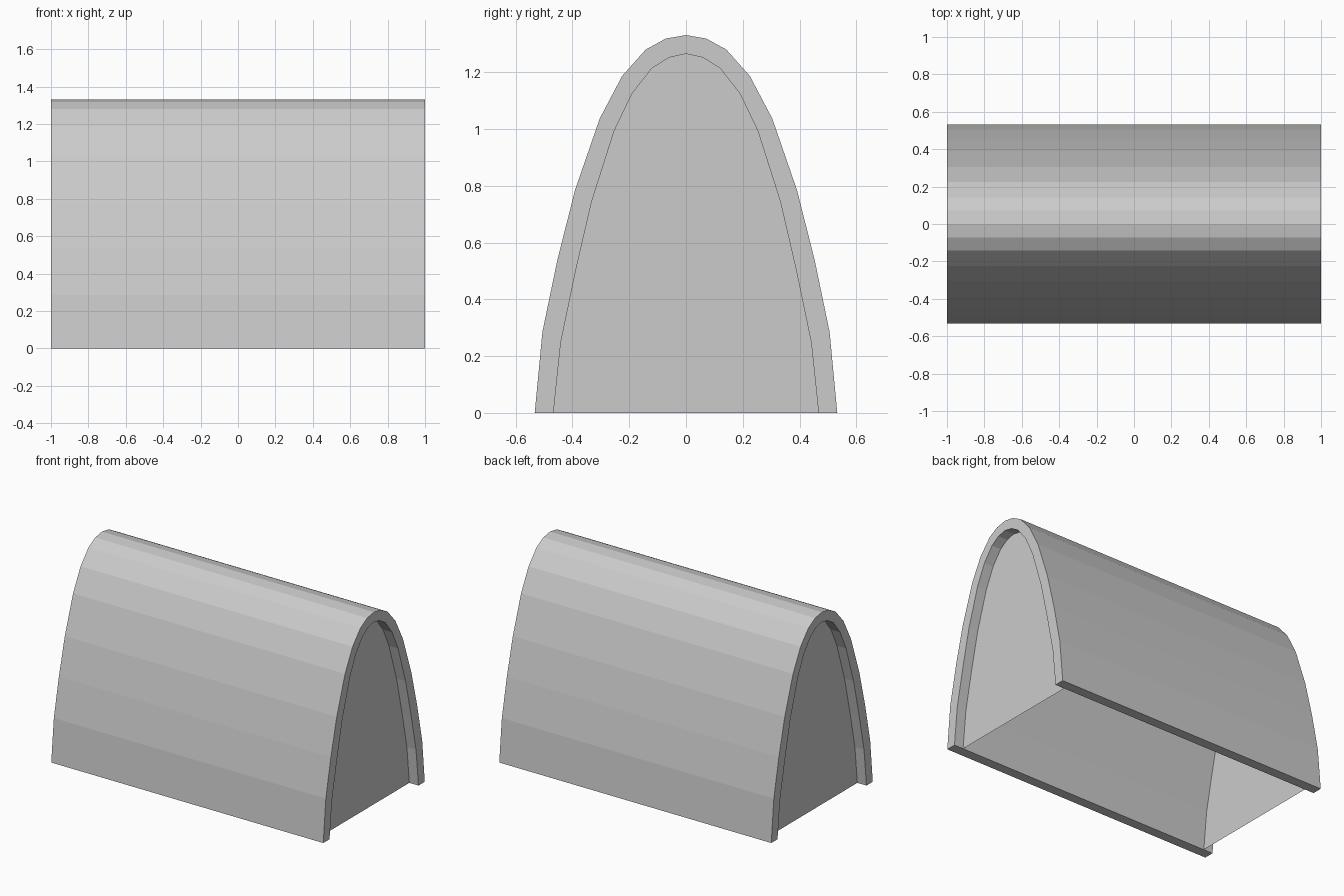
import bpy, bmesh

if "Cube" in bpy.data.objects:
    bpy.data.objects.remove(bpy.data.objects["Cube"])

# Half profiles of the arch as (y, z), from foot to crown
OUTER = [(.533, 0), (.506, .285), (.453, .54), (.391, .785), (.304, 1.037),
         (.225, 1.187), (.142, 1.28), (.071, 1.319), (0, 1.331)]
INNER = [(.467, 0), (.441, .248), (.388, .503), (.332, .745), (.253, .993),
         (.19, 1.125), (.12, 1.214), (.06, 1.252), (0, 1.265)]
HALF_LENGTH = 1.0
INSET = 0.067


def full(half):
    """Mirror a half profile into a complete arch."""
    return half + [(-y, z) for y, z in reversed(half[:-1])]


def finish(name, bm):
    mesh = bpy.data.meshes.new(name)
    bm.to_mesh(mesh)
    bm.free()
    obj = bpy.data.objects.new(name, mesh)
    bpy.context.collection.objects.link(obj)
    return obj


# Arched roof shell: band between the two profiles, extruded along x
bm = bmesh.new()
outer, inner = ([bm.verts.new((-HALF_LENGTH, y, z)) for y, z in full(p)]
                for p in (OUTER, INNER))
for i in range(len(outer) - 1):
    bm.faces.new((outer[i], outer[i + 1], inner[i + 1], inner[i]))
ext = bmesh.ops.extrude_face_region(bm, geom=bm.faces[:], use_keep_orig=True)
moved = [g for g in ext["geom"] if isinstance(g, bmesh.types.BMVert)]
bmesh.ops.translate(bm, verts=moved, vec=(2 * HALF_LENGTH, 0, 0))
bmesh.ops.recalc_face_normals(bm, faces=bm.faces[:])
finish("arched_shell", bm)

# Thin end walls, set back from the rims and facing outward
for name, side in (("right_end_wall", 1), ("left_end_wall", -1)):
    bm = bmesh.new()
    face = bm.faces.new([bm.verts.new((side * (HALF_LENGTH - INSET), y, z))
                         for y, z in full(INNER)])
    face.normal_update()
    if face.normal.x * side < 0:
        face.normal_flip()
    finish(name, bm)
